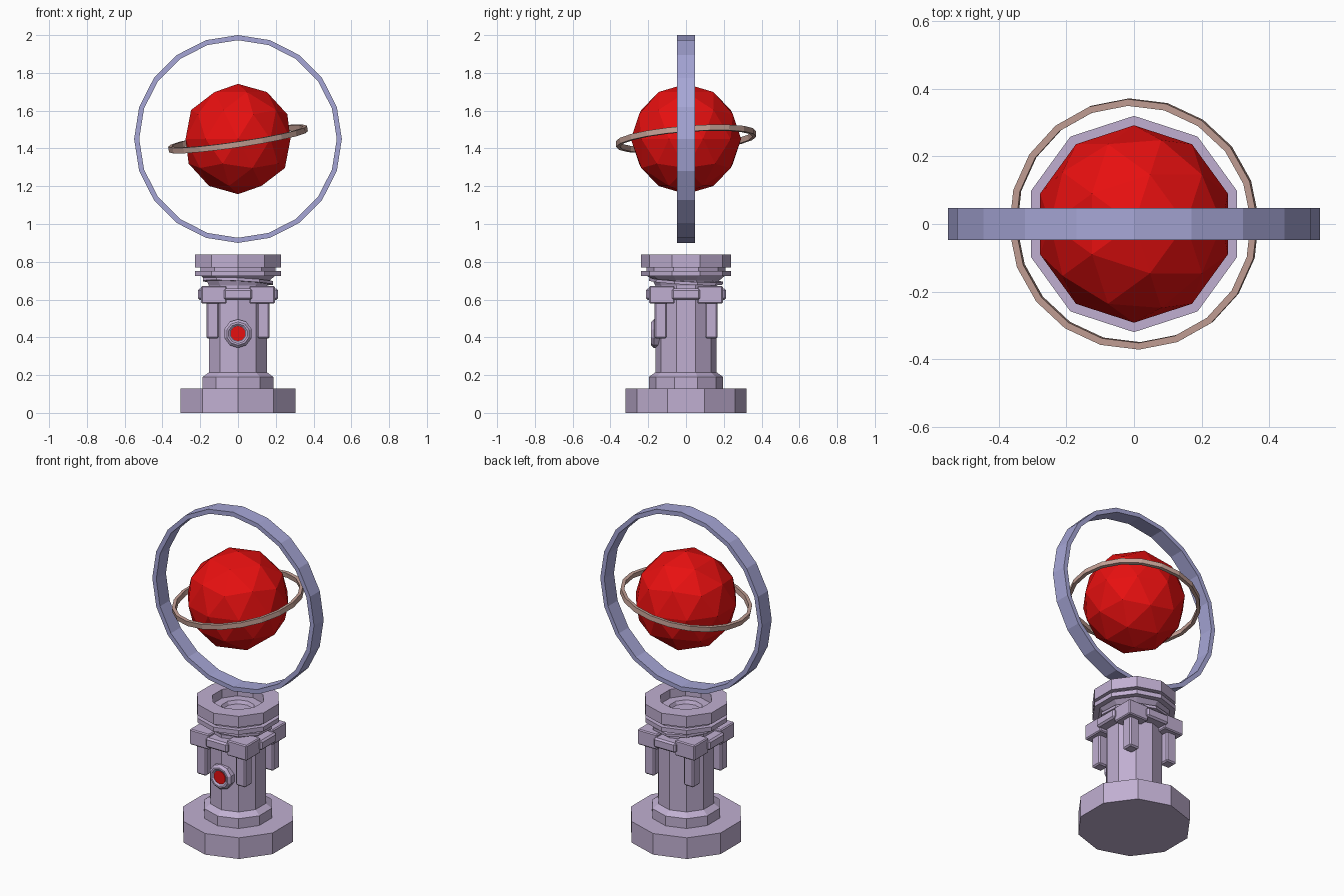
import bpy, bmesh, math
from mathutils import Matrix, Vector

cube = bpy.data.objects.get("Cube")
if cube:
    bpy.data.objects.remove(cube, do_unlink=True)


def material(name, rgb):
    m = bpy.data.materials.new(name)
    m.use_nodes = True
    m.diffuse_color = (*rgb, 1)
    m.node_tree.nodes["Principled BSDF"].inputs["Base Color"].default_value = (*rgb, 1)
    return m


LILAC = material("lilac_stone", (0.53, 0.43, 0.64))
BLUE = material("periwinkle_metal", (0.38, 0.38, 0.67))
PINK = material("dusty_pink_metal", (0.55, 0.35, 0.30))
RED = material("red_orb", (0.80, 0.005, 0.005))


def finish(name, bm, mat):
    bmesh.ops.recalc_face_normals(bm, faces=bm.faces)
    mesh = bpy.data.meshes.new(name)
    bm.to_mesh(mesh)
    bm.free()
    mesh.materials.append(mat)
    ob = bpy.data.objects.new(name, mesh)
    bpy.context.collection.objects.link(ob)
    return ob


def lathe(name, profile, sides, mat, closed=False, turn=math.pi / 2, matrix=Matrix()):
    """Spin a (radius, height) profile around z; open profiles end in caps."""
    bm = bmesh.new()
    rings = []
    for r, z in profile:
        angles = [turn + 2 * math.pi * i / sides for i in range(sides)]
        rings.append([bm.verts.new((r * math.cos(a), r * math.sin(a), z)) for a in angles])
    pairs = list(zip(rings, rings[1:]))
    if closed:
        pairs.append((rings[-1], rings[0]))
    else:
        bm.faces.new(rings[0])
        bm.faces.new(rings[-1])
    for a, b in pairs:
        for i in range(sides):
            j = (i + 1) % sides
            bm.faces.new((a[i], a[j], b[j], b[i]))
    bm.transform(matrix)
    return finish(name, bm, mat)


def box(name, lo, hi, mat, bevel=0.0):
    lo, hi = Vector(lo), Vector(hi)
    bm = bmesh.new()
    bmesh.ops.create_cube(bm, size=1)
    for v in bm.verts:
        v.co = [(l + h) / 2 + c * (h - l) for l, h, c in zip(lo, hi, v.co)]
    if bevel:
        bmesh.ops.bevel(bm, geom=bm.edges[:], offset=bevel, segments=1, affect='EDGES')
    return finish(name, bm, mat)


def hoop(name, inner, outer, half, sides, mat, matrix, turn=math.pi / 2):
    profile = [(inner, -half), (outer, -half), (outer, half), (inner, half)]
    return lathe(name, profile, sides, mat, True, turn, matrix)


# Pedestal: wide foot, step and column
lathe("pedestal", [(0.32, 0), (0.32, 0.13), (0.197, 0.13), (0.197, 0.19),
                   (0.162, 0.215), (0.162, 0.70)], 10, LILAC)

# Crown with grooves and a stepped recess
lathe("crown", [(0.16, 0.67), (0.175, 0.70), (0.205, 0.725), (0.238, 0.725),
                (0.238, 0.752), (0.21, 0.752), (0.21, 0.77), (0.238, 0.77),
                (0.238, 0.838), (0.148, 0.838), (0.148, 0.785), (0.095, 0.785),
                (0.085, 0.765)], 10, LILAC)

# Slightly tilted band under the crown
tilt = (Matrix.Translation((0, 0, 0.697)) @ Matrix.Rotation(math.radians(3), 4, 'Y')
        @ Matrix.Rotation(math.radians(-3), 4, 'X'))
hoop("tilted_band", 0.14, 0.195, 0.008, 10, LILAC, tilt)

# Collar corners, each with a hanging leg
for sx, side in ((1, "left"), (-1, "right")):
    for sy, end in ((-1, "front"), (1, "back")):
        def span(a, b, z0, z1):
            x, y = sorted((sx * a, sx * b)), sorted((sy * a, sy * b))
            return (x[0], y[0], z0), (x[1], y[1], z1)
        box(f"collar_corner_{end}_{side}", *span(0.06, 0.195, 0.578, 0.672), LILAC, 0.006)
        box(f"collar_leg_{end}_{side}", *span(0.10, 0.168, 0.395, 0.60), LILAC, 0.008)

# Clasps joining the collar corners
for i, side in enumerate(("left", "back", "right", "front")):
    clasp = box(f"collar_clasp_{side}", (0.13, -0.075, 0.598), (0.212, 0.075, 0.658), LILAC, 0.01)
    clasp.data.transform(Matrix.Rotation(i * math.pi / 2, 4, 'Z'))

# Front button: bezel and red centre
facing = Matrix.Translation((0, -0.12, 0.42)) @ Matrix.Rotation(math.pi / 2, 4, 'X')
lathe("button_bezel", [(0.076, 0), (0.076, 0.05), (0.062, 0.064), (0.052, 0.064),
                       (0.042, 0.056)], 10, LILAC, matrix=facing)
lathe("button_centre", [(0.04, 0.05), (0.04, 0.059)], 10, RED, matrix=facing)

# Floating faceted orb
centre = Matrix.Translation((0, 0, 1.45))
bm = bmesh.new()
bmesh.ops.create_icosphere(bm, subdivisions=2, radius=0.292, matrix=centre)
finish("orb", bm, RED)

# Upright outer ring
hoop("outer_ring", 0.523, 0.55, 0.047, 20, BLUE, centre @ Matrix.Rotation(math.pi / 2, 4, 'X'))

# Tilted inner ring around the orb
lean = centre @ Matrix.Rotation(math.radians(-8.5), 4, 'Y') @ Matrix.Rotation(math.radians(4.5), 4, 'X')
hoop("inner_ring", 0.352, 0.372, 0.015, 20, PINK, lean, math.radians(92))
